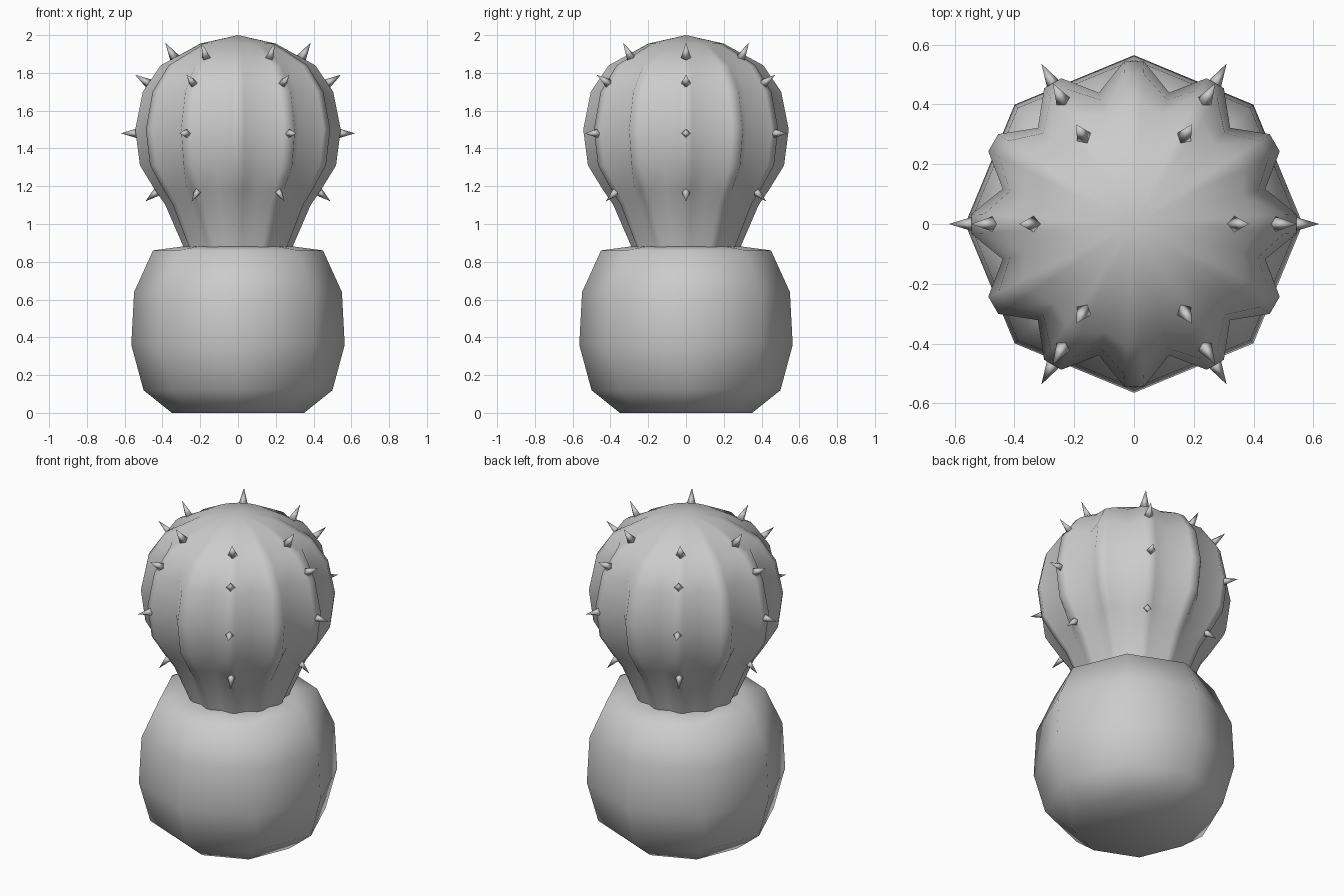
import bpy, bmesh
from math import cos, sin, radians, pi
from mathutils import Vector

if "Cube" in bpy.data.objects:
    bpy.data.objects.remove(bpy.data.objects["Cube"], do_unlink=True)

grey = bpy.data.materials.new("plain_grey")
grey.use_nodes = True
grey.diffuse_color = (0.6, 0.6, 0.6, 1)
grey.node_tree.nodes["Principled BSDF"].inputs["Base Color"].default_value = (0.6, 0.6, 0.6, 1)


def finish(name, bm):
    bmesh.ops.recalc_face_normals(bm, faces=bm.faces)
    for f in bm.faces:
        f.smooth = True
    mesh = bpy.data.meshes.new(name)
    bm.to_mesh(mesh)
    bm.free()
    mesh.materials.append(grey)
    obj = bpy.data.objects.new(name, mesh)
    bpy.context.collection.objects.link(obj)
    return obj


def loft(name, rings, apex=None):
    """Skin closed rings; cap the bottom, and the top with a fan to apex or a face."""
    bm = bmesh.new()
    rows = [[bm.verts.new(p) for p in ring] for ring in rings]
    n = len(rows[0])
    for a, b in zip(rows, rows[1:]):
        for i in range(n):
            j = (i + 1) % n
            bm.faces.new((a[i], a[j], b[j], b[i]))
    bm.faces.new(rows[0])
    if apex:
        tip = bm.verts.new(apex)
        for i in range(n):
            bm.faces.new((rows[-1][i], rows[-1][(i + 1) % n], tip))
    else:
        bm.faces.new(rows[-1])
    return finish(name, bm)


def polar(r, angle, z):
    return Vector((r * cos(angle), r * sin(angle), z))


# Eight-sided round pot
pot_profile = [(0.35, 0), (0.50, 0.12), (0.565, 0.36), (0.55, 0.64),
               (0.45, 0.86), (0.30, 0.88)]
loft("pot", [[polar(r, i * pi / 4, z) for i in range(8)] for r, z in pot_profile])

# Ribbed cactus body: height, ridge radius, valley radius
body_profile = [(0.80, 0.27, 0.26), (0.88, 0.29, 0.27), (1.10, 0.385, 0.35),
                (1.18, 0.44, 0.385), (1.31, 0.52, 0.43), (1.50, 0.545, 0.455),
                (1.70, 0.505, 0.43), (1.84, 0.41, 0.375), (1.955, 0.20, 0.20)]
rings = []
for z, ridge, valley in body_profile:
    ring = []
    for k in range(12):
        a = k * pi / 6
        ring += [polar(ridge, a - radians(3.5), z), polar(ridge, a + radians(3.5), z),
                 polar(valley, a + pi / 12, z)]
    rings.append(ring)
loft("cactus_body", rings, (0, 0, 2))

# Spines on every second ridge: base radius, base height, tip radius, tip height
spines = [(0.41, 1.185, 0.49, 1.12), (0.52, 1.48, 0.62, 1.48),
          (0.46, 1.735, 0.545, 1.79), (0.33, 1.87, 0.385, 1.96)]
for k in range(6):
    a = k * pi / 3
    side = Vector((-sin(a), cos(a), 0))
    for level, (r0, z0, r1, z1) in enumerate(spines):
        base, tip = polar(r0, a, z0), polar(r1, a, z1)
        up = (tip - base).normalized().cross(side)
        ring = [base + 0.03 * (cos(t * pi / 2) * side + sin(t * pi / 2) * up)
                for t in range(4)]
        loft(f"spine_{k + 1}_{level + 1}", [ring], tip)
